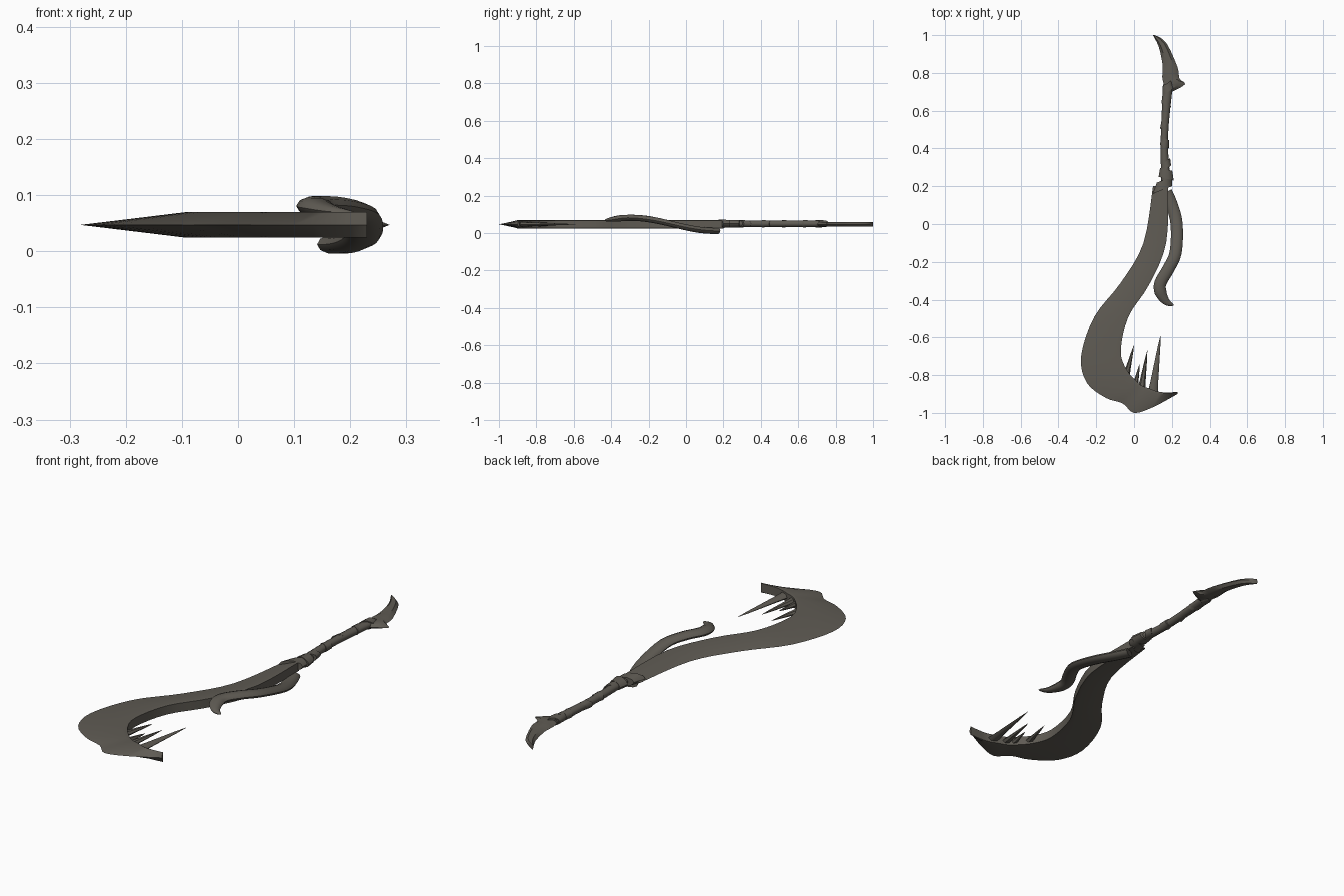
import bpy, bmesh, math
from mathutils import Vector

cube = bpy.data.objects.get("Cube")
if cube:
    bpy.data.objects.remove(cube)

MID = .047  # height of the weapon's central plane

metal = bpy.data.materials.new("dark_warm_grey")
metal.use_nodes = True
colour = (.115, .105, .088, 1)
metal.diffuse_color = colour
metal.node_tree.nodes["Principled BSDF"].inputs["Base Color"].default_value = colour


def smooth_path(rows, steps):
    """Catmull-Rom interpolation of every column of a station list."""
    points = [Vector(row) for row in rows]
    points = [points[0]] + points + [points[-1]]
    result = []
    for before, start, end, after in zip(points, points[1:], points[2:], points[3:]):
        leave = (end - before) / 2
        arrive = (after - start) / 2
        for step in range(steps):
            t = step / steps
            ease = t * t * (3 - 2 * t)
            result.append(start.lerp(end, ease)
                          + leave * t * (1 - t) ** 2 - arrive * t * t * (1 - t))
    result.append(points[-1])
    return result


def oval(sides):
    """Cross-section as (fraction across, relative height) pairs."""
    angles = [math.tau * i / sides for i in range(sides)]
    return [((1 - math.cos(a)) / 2, math.sin(a)) for a in angles]


def loft(name, stations, profile, angle):
    """Skin a cross-section between pairs of edge points.

    Each station holds the two edge points, the centre height and the half height.
    """
    bm = bmesh.new()
    rings = []
    for first, second, centre, half in stations:
        ring = []
        for across, up in profile:
            x, y = first.lerp(second, across)
            ring.append(bm.verts.new((x, y, centre + half * up)))
        rings.append(ring)
    for ring, following in zip(rings, rings[1:]):
        for i in range(len(ring)):
            bm.faces.new((ring[i - 1], ring[i], following[i], following[i - 1]))
    bm.faces.new(rings[0])
    bm.faces.new(rings[-1])
    bmesh.ops.recalc_face_normals(bm, faces=bm.faces)
    mesh = bpy.data.meshes.new(name)
    bm.to_mesh(mesh)
    bm.free()
    mesh.materials.append(metal)
    mesh.shade_smooth()
    mesh.set_sharp_from_angle(angle=math.radians(angle))
    bpy.context.collection.objects.link(bpy.data.objects.new(name, mesh))


def loft_edges(name, rows, half, profile, steps):
    """Flat part drawn by its two edges: first x, first y, second x, second y."""
    stations = [(row[:2], row[2:], MID, half) for row in
                ([Vector((v)) for v in (tuple(r),)][0] for r in smooth_path(rows, steps))]
    loft(name, [(Vector(a), Vector(b), z, h) for a, b, z, h in stations], profile, 35)


def loft_path(name, path, width, height, lift, sides):
    """Part following a centre line; width and height depend on the way along it."""
    points = smooth_path(path, 4)
    last = len(points) - 1
    stations = []
    for i, point in enumerate(points):
        along = i / last
        forward = (points[min(i + 1, last)] - points[max(i - 1, 0)]).normalized()
        side = Vector((forward.y, -forward.x)) * width(along)
        stations.append((point - side, point + side, lift(point), height(along)))
    loft(name, stations, oval(sides), 50)


# Hooked blade: sharp outer edge and thick inner back
wedge = [(0, 0), (.9, 1), (1, .9), (1, -.9), (.9, -1)]
loft_edges("hooked_blade", [
    (.1, .2, .18, .2), (.05, -.1, .17, -.1), (-.07, -.31, .08, -.32),
    (-.21, -.49, -.03, -.49), (-.28, -.7, -.07, -.67), (-.25, -.84, -.04, -.77),
    (-.15, -.92, .02, -.84), (-.06, -.95, .05, -.86), (0, -1, .08, -.87),
    (.1, -.97, .14, -.89), (.23, -.9, .23, -.89)], .023, wedge, 4)


# Side horn: passes under the shaft, then rises and curls out above the blade
def horn_taper(along):
    return max(.03, min(1, 4 * (1 - along)) ** .7)


loft_path("side_horn",
          [(.17, .17), (.2, .1), (.225, 0), (.22, -.15), (.18, -.24),
           (.14, -.31), (.14, -.36), (.17, -.41), (.21, -.43)],
          width=lambda along: .032 * horn_taper(along),
          height=lambda along: .017 * horn_taper(along),
          lift=lambda point: MID - .035 * math.sin(7 * (point.y + .07)),
          sides=10)

# Grip with a gentle swell at both ends and in between
loft_path("grip", [(.17, .2), (.16, .45), (.18, .74)],
          width=lambda along: .022 + .003 * math.cos(along * math.tau),
          height=lambda along: .018,
          lift=lambda point: MID + .003,
          sides=10)

# Slanted collars and wrap bands: centre x, centre y, half width
bands = [(.15, .18, .05), (.17, .24, .04), (.17, .29, .026), (.16, .41, .024),
         (.16, .52, .024), (.17, .63, .025), (.18, .7, .03)]
for number, (x, y, width) in enumerate(bands):
    slant = Vector((width, .02 if number % 2 == 0 else -.01))
    low = Vector((x, y))
    high = low.lerp(Vector((.17, y)), .5) + Vector((0, .03 + width / 2))
    thick = .017 + width * .13
    loft(f"wrap_band_{number}", [
        (low - slant, low + slant, MID + .003, thick),
        (high - slant * .8, high + slant * .8, MID + .003, thick * .9)],
        oval(10), 50)

# Curved pommel fang with a barb on its outer side
loft_edges("pommel_fang", [
    (.16, .73, .2, .7), (.15, .77, .27, .74), (.15, .8, .24, .77),
    (.15, .85, .23, .83), (.13, .94, .17, .96), (.1, 1, .11, 1)], .014, oval(6), 3)

# Spikes rising from the inside of the hook: base x, base y, tip x, tip y
spikes = [(-.04, -.8, 0, -.64), (.01, -.84, .03, -.74),
          (.04, -.87, .07, -.67), (.1, -.89, .14, -.59)]
for number, (x, y, tip_x, tip_y) in enumerate(spikes):
    base, tip = Vector((x, y)), Vector((tip_x, tip_y))
    thick = .008 + .06 * (tip - base).length
    loft_path(f"hook_spike_{number}", [base, tip],
              width=lambda along: thick * (1.02 - along),
              height=lambda along: .014 * (1.05 - along),
              lift=lambda point: MID,
              sides=6)
